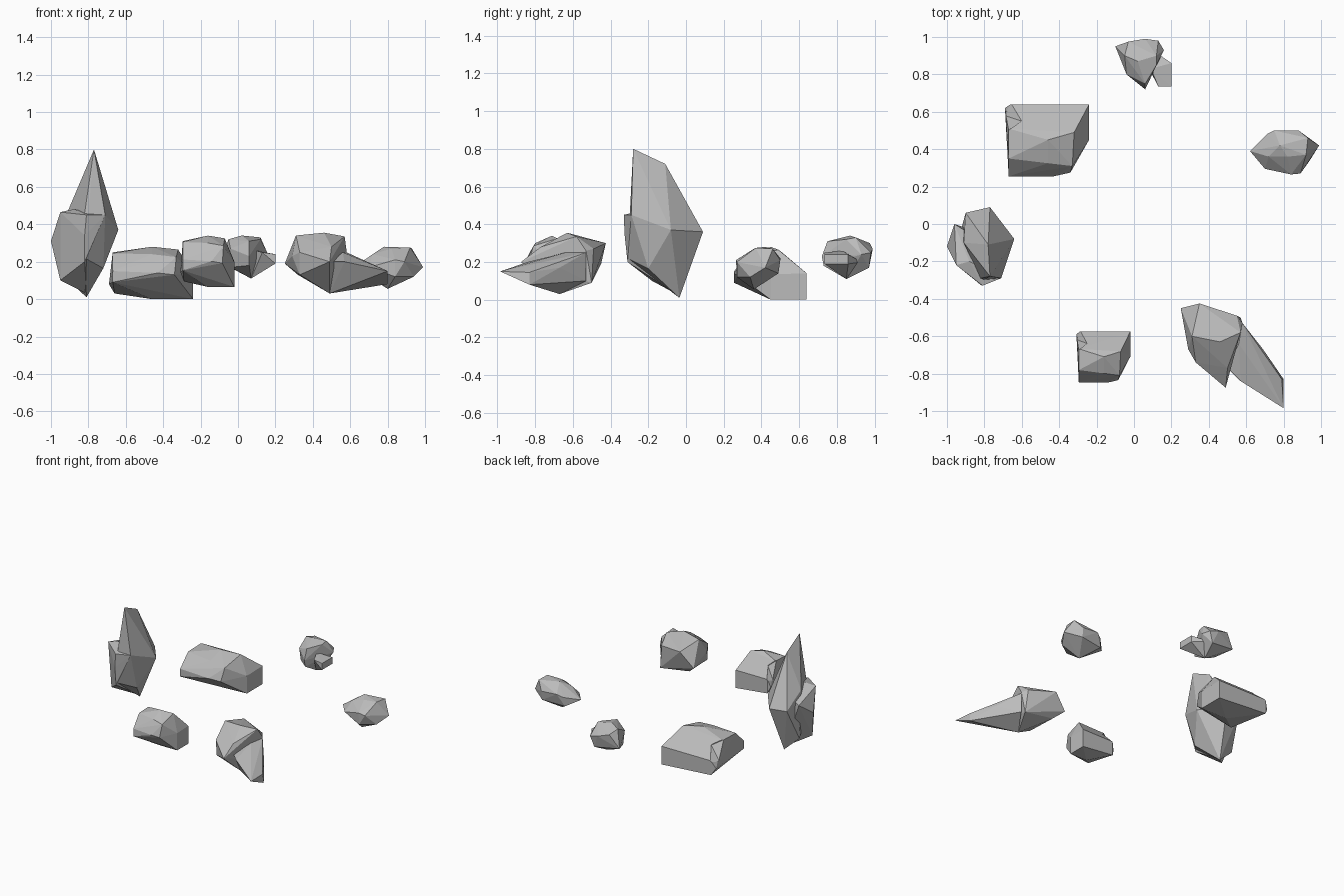
import bpy
import bmesh
from mathutils import Vector

default_cube = bpy.data.objects.get("Cube")
if default_cube:
    bpy.data.objects.remove(default_cube, do_unlink=True)

# One stone grey for every rock
stone = bpy.data.materials.new("stone grey")
stone.use_nodes = True
stone.diffuse_color = (.5, .5, .5, 1)
stone.node_tree.nodes["Principled BSDF"].inputs["Base Color"].default_value = (.5, .5, .5, 1)


def chipped_hull(name, corners):
    """Flat faceted solid wrapped tightly around its corner points."""
    bm = bmesh.new()
    for corner in corners:
        bm.verts.new(corner)
    result = bmesh.ops.convex_hull(bm, input=bm.verts)
    loose = {g for g in result["geom_interior"] + result["geom_unused"]
             if isinstance(g, bmesh.types.BMVert)}
    bmesh.ops.delete(bm, geom=list(loose), context="VERTS")
    bmesh.ops.recalc_face_normals(bm, faces=bm.faces)
    mesh = bpy.data.meshes.new(name)
    bm.to_mesh(mesh)
    bm.free()
    mesh.materials.append(stone)
    obj = bpy.data.objects.new(name, mesh)
    bpy.context.collection.objects.link(obj)
    return obj


def combine(rock, other, operation):
    """Merge a spur into a rock, or break a notch out of it."""
    modifier = rock.modifiers.new("combine", "BOOLEAN")
    modifier.operation = operation
    modifier.solver = "EXACT"
    modifier.object = other
    bpy.context.view_layer.objects.active = rock
    bpy.ops.object.modifier_apply(modifier=modifier.name)
    bpy.data.objects.remove(other, do_unlink=True)


# Slab rock: flat back and base, ridged top, notch at the back corner
slab = [
    (-.66, .64, .14), (-.24, .64, .14), (-.24, .64, 0), (-.66, .64, .03),
    (-.67, .51, .25), (-.46, .45, .28), (-.32, .49, .265),
    (-.67, .35, .245), (-.46, .325, .24), (-.33, .31, .225),
    (-.67, .255, .15), (-.43, .255, .14), (-.34, .275, .13),
    (-.24, .45, .135), (-.24, .45, 0), (-.46, .45, 0),
    (-.69, .62, .08), (-.67, .255, .09),
]
slab_notch = [
    (-.6, .55, .21), (-.66, .65, .13), (-.67, .5, .25),
    (-.69, .58, .12), (-.75, .58, .35), (-.62, .57, .35),
]


def small_copy(corners):
    pivot = Vector((-.24, .64, 0))
    size = Vector((.64, .71, .98))
    return [(Vector(c) - pivot) * size + Vector((-.02, -.575, .065)) for c in corners]


for name, place in (("large_slab_rock", list), ("small_slab_rock", small_copy)):
    rock = chipped_hull(name, place(slab))
    combine(rock, chipped_hull("notch", place(slab_notch)), "DIFFERENCE")

# Tall pointed rock with a shoulder on its front right
tall_rock = chipped_hull("tall_rock", [
    (-.77, -.28, .8), (-.78, -.11, .72), (-.64, -.08, .37),
    (-.77, .09, .36), (-.9, .06, .36), (-.81, -.035, .01),
    (-.71, -.29, .45), (-.82, -.29, .46), (-.91, -.1, .47),
    (-.72, -.2, .165), (-.82, -.31, .22), (-.93, -.05, .12),
])
tall_shoulder = chipped_hull("tall_shoulder", [
    (-.95, -.22, .465), (-.88, -.2, .48), (-.81, -.33, .45), (-.71, -.29, .45),
    (-1, -.12, .31), (-.96, 0, .4), (-.95, -.18, .1), (-.82, -.325, .34),
    (-.82, -.31, .2), (-.81, -.05, .03), (-.8, -.1, .4),
])
combine(tall_rock, tall_shoulder, "UNION")

# Long rock with a low spur reaching forward
long_rock = chipped_hull("long_rock", [
    (.25, -.45, .19), (.35, -.425, .3), (.55, -.49, .27), (.58, -.53, .26),
    (.31, -.6, .34), (.46, -.63, .355), (.57, -.58, .335),
    (.29, -.67, .23), (.33, -.74, .25), (.49, -.875, .2), (.5, -.77, .28),
    (.49, -.67, .03), (.33, -.73, .13), (.32, -.5, .13), (.57, -.5, .09),
])
long_spur = chipped_hull("long_spur", [
    (.8, -.985, .15), (.8, -.83, .08), (.79, -.83, .145), (.56, -.64, .25),
    (.57, -.84, .2), (.5, -.77, .2), (.69, -.67, .17), (.67, -.66, .09),
    (.49, -.67, .03), (.58, -.53, .1), (.58, -.53, .25),
])
combine(long_rock, long_spur, "UNION")

# Small back rock with a blunt spur
back_rock = chipped_hull("back_rock", [
    (-.1, .95, .2), (-.03, .975, .3), (.06, .99, .27), (.13, .98, .25),
    (-.05, .9, .32), (.02, .87, .34), (.12, .9, .33), (.16, .93, .24),
    (.06, .72, .23), (-.04, .8, .27), (.06, .75, .31), (.12, .85, .32),
    (.07, .85, .11), (-.04, .82, .17), (.1, .97, .17), (.06, .73, .18),
])
back_spur = chipped_hull("back_spur", [
    (.2, .735, .24), (.2, .735, .19), (.2, .86, .24), (.2, .86, .19),
    (.13, .735, .25), (.07, .85, .11), (.09, .83, .26), (.1, .93, .2),
])
combine(back_rock, back_spur, "UNION")

# Small side rock, pointed at both ends
side_rock = chipped_hull("side_rock", [
    (.62, .39, .17), (.71, .48, .2), (.75, .5, .22), (.88, .5, .21),
    (.99, .42, .17), (.93, .46, .27), (.78, .42, .28), (.82, .36, .27),
    (.92, .37, .275), (.89, .27, .2), (.84, .265, .21), (.7, .295, .17),
    (.72, .36, .24), (.8, .36, .055), (.84, .27, .12), (.94, .34, .12),
    (.88, .49, .14), (.7, .47, .13),
])
